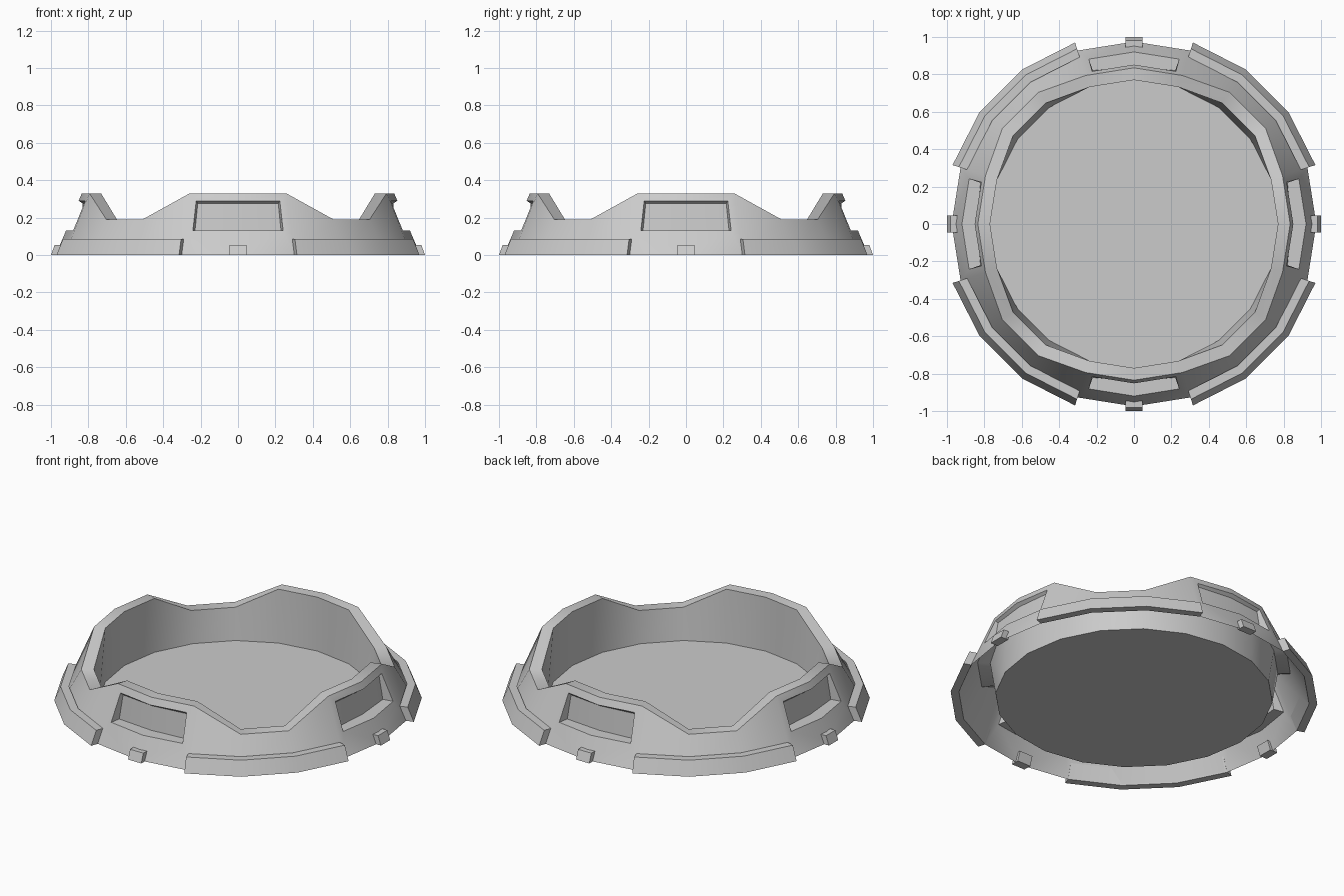
import bpy, bmesh, math
from mathutils import Vector, Matrix

if "Cube" in bpy.data.objects:
    bpy.data.objects.remove(bpy.data.objects["Cube"])

STEP = 18                       # 20-sided ring
HIGH, LOW = 0.33, 0.19          # rim heights


def pt(deg, r, z):
    a = math.radians(deg)
    return Vector((r * math.sin(a), -r * math.cos(a), z))


def build(name, faces, copies=4):
    """Mesh from a list of corner lists, repeated around z."""
    bm = bmesh.new()
    for k in range(copies):
        rot = Matrix.Rotation(k * 2 * math.pi / copies, 3, 'Z')
        for f in faces:
            bm.faces.new([bm.verts.new(rot @ v) for v in f])
    bmesh.ops.remove_doubles(bm, verts=bm.verts[:], dist=1e-4)
    bmesh.ops.recalc_face_normals(bm, faces=bm.faces[:])
    me = bpy.data.meshes.new(name)
    bm.to_mesh(me)
    bm.free()
    ob = bpy.data.objects.new(name, me)
    bpy.context.collection.objects.link(ob)
    bpy.ops.object.select_all(action='DESELECT')
    ob.select_set(True)
    bpy.context.view_layer.objects.active = ob
    bpy.ops.object.shade_smooth_by_angle(angle=math.radians(30))
    return ob


# Wall corner positions at a ring angle
def low_rim(d):
    return d in (36, 54)


def out_base(d):
    return pt(d, 0.975, 0)


def out_top(d):
    return pt(d, 0.87, LOW) if low_rim(d) else pt(d, 0.835, HIGH)


def in_top(d):
    return pt(d, 0.80, LOW) if low_rim(d) else pt(d, 0.77, HIGH)


def in_base(d):
    return pt(d, 0.77, 0)


def on_wall(d, t, z):
    h = z / HIGH
    mid = out_base(0).lerp(out_top(0), h)
    side = out_base(d).lerp(out_top(d), h)
    return mid.lerp(side, t)


# Wall: one quarter, with a recessed window centred on angle 0
wall = []
for d in (-18, 0, 18, 36, 54):
    e = d + STEP
    wall.append([out_top(d), out_top(e), in_top(e), in_top(d)])
    wall.append([in_top(d), in_top(e), in_base(e), in_base(d)])
    if d >= 18:
        wall.append([out_base(d), out_base(e), out_top(e), out_top(d)])
# (the last bay ends at 72 degrees, where the next quarter starts)
for d in (-STEP, STEP):
    s = 1 if d > 0 else -1
    b0, b1 = on_wall(d, 0, 0.13), on_wall(d, 0.85, 0.13)
    t0, t1 = on_wall(d, 0, 0.29), on_wall(d, 0.85, 0.29)
    wall.append([out_base(0), out_base(d), b1, b0])
    wall.append([out_base(d), out_top(d), t1, b1])
    wall.append([out_top(d), out_top(0), t0, t1])
    # back panel and reveals of the recess
    p0, p1 = Vector((0, -0.84, 0.13)), Vector((s * 0.23, -0.82, 0.13))
    q0, q1 = Vector((0, -0.83, 0.276)), Vector((s * 0.215, -0.805, 0.276))
    wall += [[p0, p1, q1, q0], [b0, b1, p1, p0], [b1, t1, q1, p1], [t1, t0, q0, q1]]
# drop the wrapped bay added past 72 degrees if duplicated
build("ring_wall", wall)

# Floor disc
build("floor", [[in_base(i * STEP) for i in range(20)]], copies=1)

# Base trim: curved skirting strip on each diagonal
profile = [(1.02, 0), (0.985, 0.085), (0.938, 0.085), (0.974, 0)]
trim = []
for d in (18, 36, 54):
    for i in range(4):
        a, b = profile[i], profile[(i + 1) % 4]
        trim.append([pt(d, *a), pt(d + STEP, *a), pt(d + STEP, *b), pt(d, *b)])
trim += [[pt(d, *p) for p in profile] for d in (18, 72)]
build("base_trim", trim)

# Small wedge block at the foot of each side
section = [(-1.0, 0), (-0.98, 0.055), (-0.93, 0.055), (-0.95, 0)]
left = [Vector((-0.045, y, z)) for y, z in section]
right = [Vector((0.045, y, z)) for y, z in section]
block = [left, right]
for i in range(4):
    j = (i + 1) % 4
    block.append([left[i], left[j], right[j], right[i]])
build("foot_block", block)
